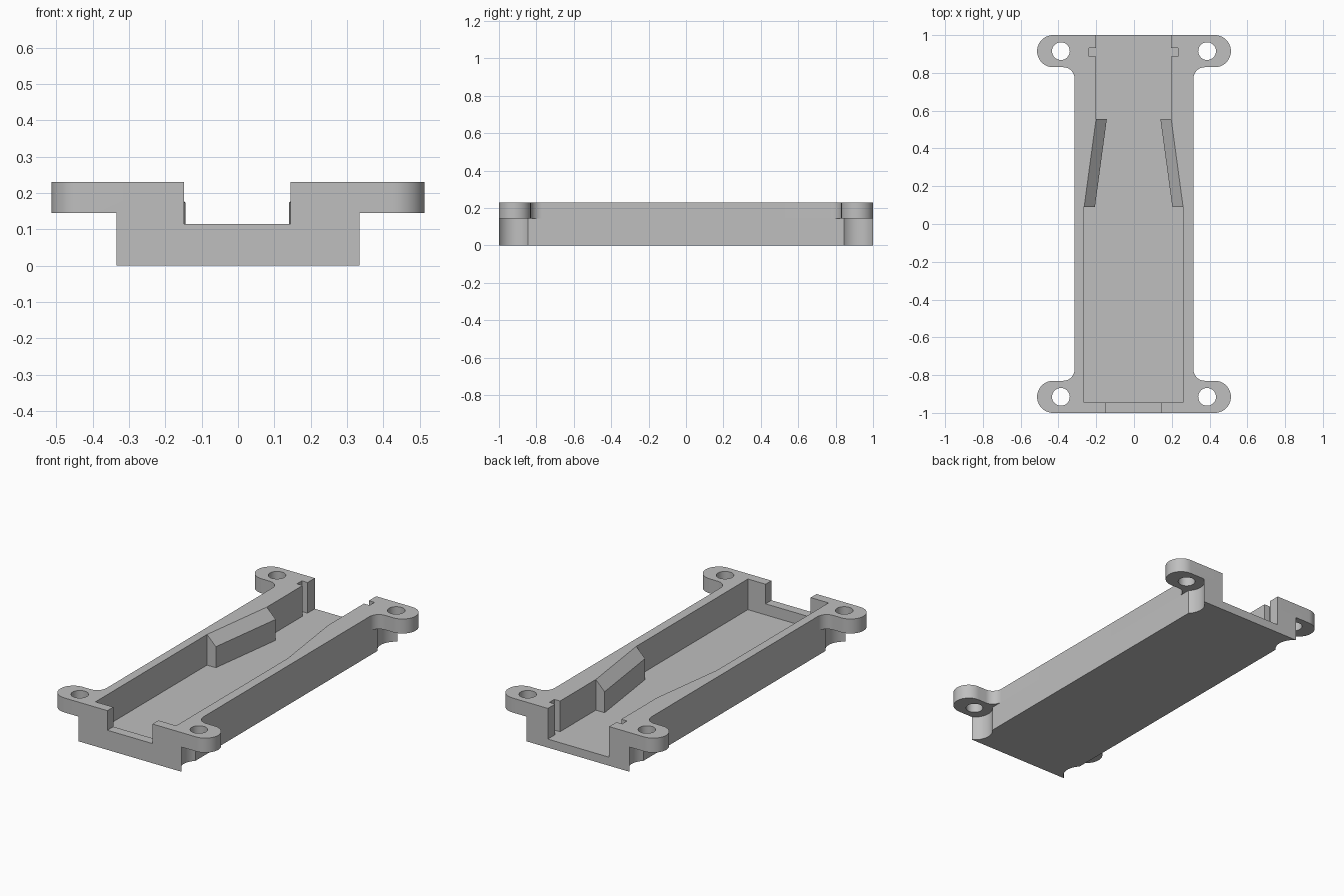
import bpy
import bmesh
from math import asin, cos, sin, pi, radians

cube = bpy.data.objects.get("Cube")
if cube:
    bpy.data.objects.remove(cube, do_unlink=True)

# Heights
FLOOR, LIP, TAB, TOP = 0.05, 0.115, 0.145, 0.23
HOLE_X, HOLE_Y = 0.387, 0.915
SHIFT = -0.002

grey = bpy.data.materials.new("plain grey")
grey.use_nodes = True
colour = (0.52, 0.52, 0.52, 1)
grey.diffuse_color = colour
grey.node_tree.nodes["Principled BSDF"].inputs["Base Color"].default_value = colour


def arc(cx, cy, r, a0, a1, n=16):
    return [(cx + r * cos(a0 + (a1 - a0) * i / n),
             cy + r * sin(a0 + (a1 - a0) * i / n)) for i in range(n + 1)]


def four_way(quarter):
    """Mirror a quarter outline in x and y."""
    half = quarter + [(-x, y) for x, y in reversed(quarter)]
    return half + [(-x, -y) for x, y in half]


def finish(name, bm):
    bmesh.ops.recalc_face_normals(bm, faces=bm.faces)
    mesh = bpy.data.meshes.new(name)
    bm.to_mesh(mesh)
    bm.free()
    mesh.materials.append(grey)
    obj = bpy.data.objects.new(name, mesh)
    bpy.context.collection.objects.link(obj)
    return obj


def prism(name, outline, z0, z1):
    bm = bmesh.new()
    face = bm.faces.new([bm.verts.new((x, y, z0)) for x, y in outline])
    new = bmesh.ops.extrude_face_region(bm, geom=[face])["geom"]
    bmesh.ops.translate(bm, vec=(0, 0, z1 - z0),
                        verts=[v for v in new if isinstance(v, bmesh.types.BMVert)])
    return finish(name, bm)


def activate(obj):
    bpy.ops.object.select_all(action='DESELECT')
    obj.select_set(True)
    bpy.context.view_layer.objects.active = obj


def combine(target, tool, operation):
    tool.hide_render = True
    mod = target.modifiers.new(operation.lower(), 'BOOLEAN')
    mod.operation = operation
    mod.solver = 'EXACT'
    mod.object = tool
    activate(target)
    bpy.ops.object.modifier_apply(modifier=mod.name)
    bpy.data.objects.remove(tool, do_unlink=True)


# Lower body, scooped around each screw position
scoop_r = 0.099
lower = arc(0.385, HOLE_Y, scoop_r, radians(225), pi - asin(0.085 / scoop_r))
body = prism("tray_body", four_way(lower), 0, TAB)

# Upper rim with rounded, filleted mounting tabs
upper = (arc(0.375, 0.77, 0.06, pi, pi / 2)
         + arc(0.428, HOLE_Y, 0.085, -pi / 2, pi / 2, 28))
combine(body, prism("rim", four_way(upper), TAB, TOP), 'UNION')

# Pocket that narrows toward the open back, with a small slot in each wall
side = [(0.262, -0.945), (0.262, 0.09), (0.199, 0.555), (0.199, 0.887),
        (0.236, 0.887), (0.236, 0.932), (0.199, 0.932), (0.199, 1.1)]
pocket = [(x + SHIFT, y) for x, y in side]
pocket += [(SHIFT - x, y) for x, y in reversed(side)]
combine(body, prism("pocket_cutter", pocket, FLOOR, 0.4), 'DIFFERENCE')

# Shallower front notch
notch = [(-0.148, -1.1), (0.145, -1.1), (0.145, -0.9), (-0.148, -0.9)]
combine(body, prism("notch_cutter", notch, LIP, 0.4), 'DIFFERENCE')

# Screw holes
for sx in (-1, 1):
    for sy in (-1, 1):
        ring = arc(sx * HOLE_X, sy * HOLE_Y, 0.047, 0, 2 * pi, 32)[:-1]
        combine(body, prism("hole_cutter", ring, 0.1, 0.4), 'DIFFERENCE')

activate(body)
bpy.ops.object.shade_smooth_by_angle(angle=radians(30))


# Angled guides with sloping tops along the tapered walls
def guide(name, s):
    bm = bmesh.new()
    ends = []
    for y, x in ((0.09, 0.262), (0.555, 0.199)):
        section = [(x, FLOOR), (x - 0.057, FLOOR), (x - 0.057, 0.173), (x, TOP)]
        ends.append([bm.verts.new((s * px + SHIFT, y, z)) for px, z in section])
    a, b = ends
    bm.faces.new(a)
    bm.faces.new(b)
    for i in range(4):
        j = (i + 1) % 4
        bm.faces.new((a[i], a[j], b[j], b[i]))
    return finish(name, bm)


guide("left_guide", 1)
guide("right_guide", -1)
